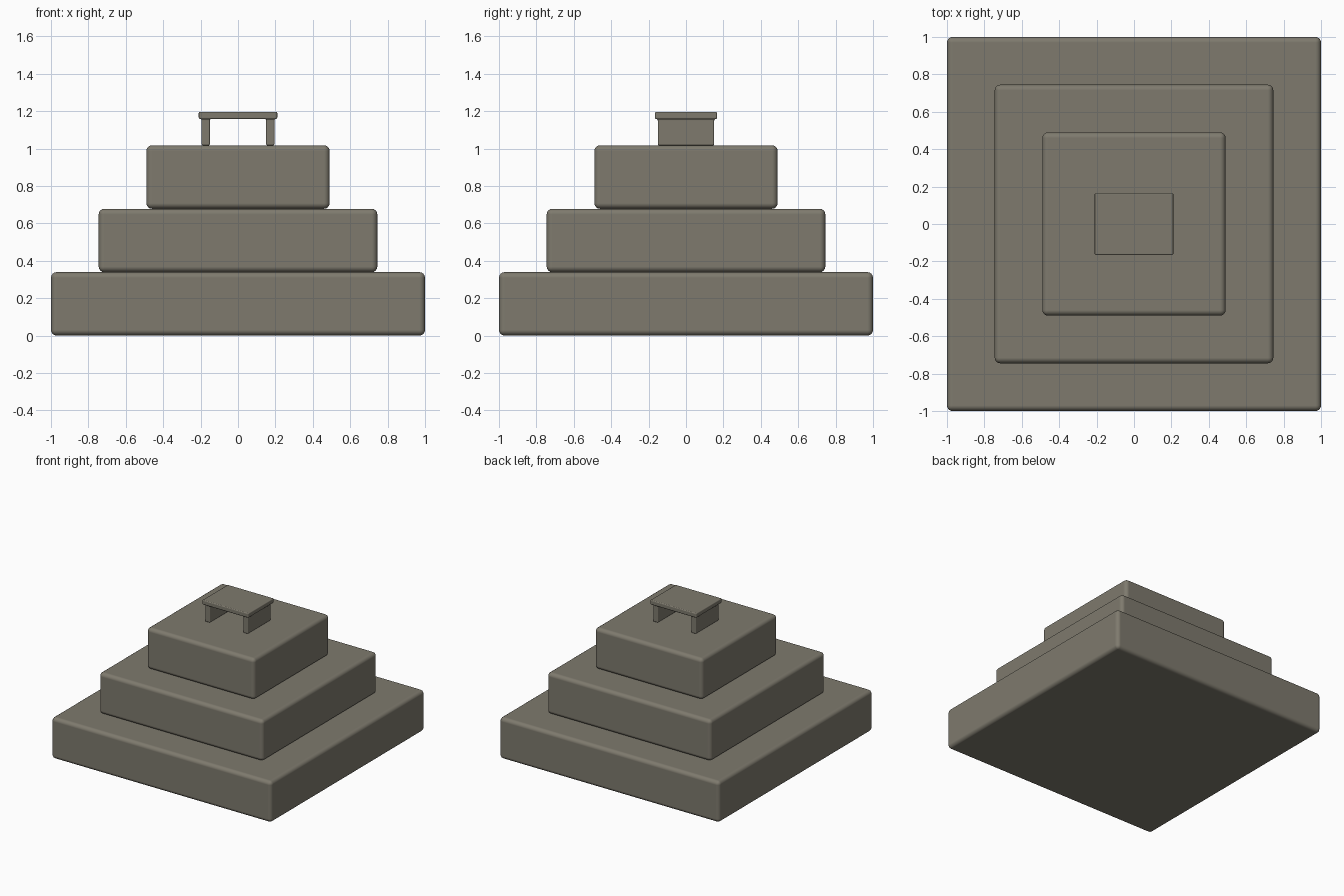
import bpy, bmesh

cube = bpy.data.objects.get("Cube")
if cube:
    bpy.data.objects.remove(cube, do_unlink=True)

# Single stone colour
stone = bpy.data.materials.new("warm grey stone")
stone.use_nodes = True
colour = (0.21, 0.195, 0.155, 1)
stone.diffuse_color = colour
stone.node_tree.nodes["Principled BSDF"].inputs["Base Color"].default_value = colour


def finish(bm, name, bevel):
    """Turn a bmesh into a bevelled, smooth-shaded object."""
    bmesh.ops.recalc_face_normals(bm, faces=bm.faces)
    mesh = bpy.data.meshes.new(name)
    bm.to_mesh(mesh)
    bm.free()
    mesh.materials.append(stone)
    mesh.shade_smooth()
    obj = bpy.data.objects.new(name, mesh)
    bpy.context.collection.objects.link(obj)
    mod = obj.modifiers.new("Rounded edges", "BEVEL")
    mod.width = bevel
    mod.segments = 4
    mod.limit_method = "ANGLE"
    mod.harden_normals = True
    return obj


# Three stacked square tiers
TIER_H = 0.339
tiers = (("bottom_tier", 1.0), ("middle_tier", 0.745), ("top_tier", 0.49))
for level, (name, half) in enumerate(tiers):
    bm = bmesh.new()
    bmesh.ops.create_cube(bm, size=1)
    bmesh.ops.scale(bm, vec=(2 * half, 2 * half, TIER_H), verts=bm.verts)
    bmesh.ops.translate(bm, vec=(0, 0, (level + 0.5) * TIER_H), verts=bm.verts)
    finish(bm, name, 0.03)

# Handle: flat plate with two legs drawn down from its underside
xs = (-0.21, -0.195, -0.15, 0.15, 0.195, 0.21)
ys = (-0.166, -0.151, 0.151, 0.166)
TOP, UNDER, FOOT = 1.196, 1.158, 3 * TIER_H
bm = bmesh.new()
grid = [[bm.verts.new((x, y, UNDER)) for y in ys] for x in xs]
legs = []
for i in range(len(xs) - 1):
    for j in range(len(ys) - 1):
        face = bm.faces.new((grid[i][j], grid[i][j + 1],
                             grid[i + 1][j + 1], grid[i + 1][j]))
        if i in (1, 3) and j == 1:
            legs.append(face)
rim = [e for e in bm.edges if e.is_boundary]
wall = bmesh.ops.extrude_edge_only(bm, edges=rim)["geom"]
bmesh.ops.translate(bm, vec=(0, 0, TOP - UNDER),
                    verts=[g for g in wall if isinstance(g, bmesh.types.BMVert)])
bmesh.ops.contextual_create(bm, geom=[e for e in bm.edges if e.is_boundary])
for face in legs:
    foot = bmesh.ops.extrude_discrete_faces(bm, faces=[face])["faces"][0]
    bmesh.ops.translate(bm, vec=(0, 0, FOOT - UNDER), verts=foot.verts)
bmesh.ops.remove_doubles(bm, verts=bm.verts, dist=0.0001)
finish(bm, "handle", 0.014)
